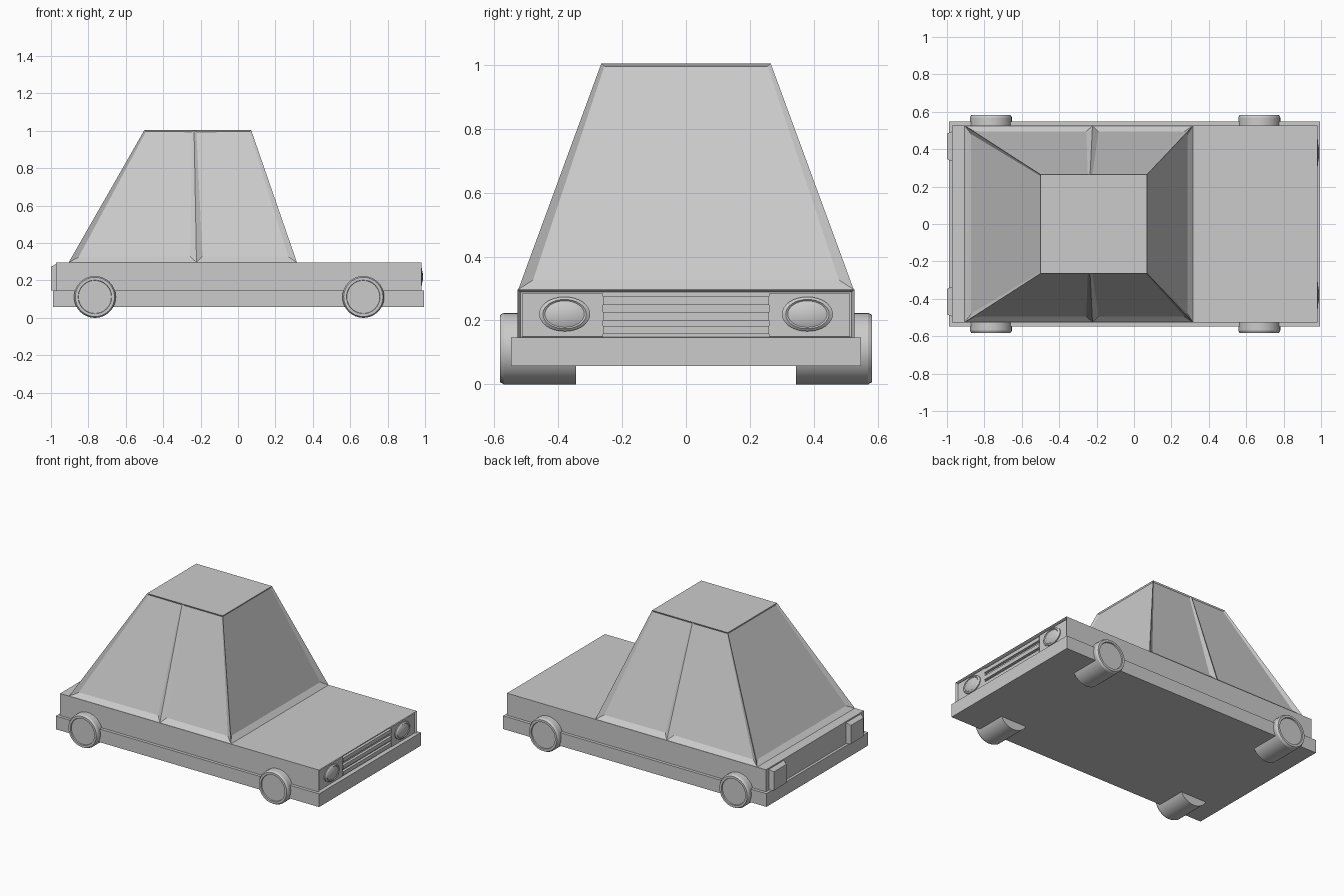
import bpy, bmesh, math
from mathutils import Vector

if "Cube" in bpy.data.objects:
    bpy.data.objects.remove(bpy.data.objects["Cube"])


def finish(name, bm, smooth=False):
    bmesh.ops.recalc_face_normals(bm, faces=bm.faces)
    me = bpy.data.meshes.new(name)
    bm.to_mesh(me)
    bm.free()
    ob = bpy.data.objects.new(name, me)
    bpy.context.collection.objects.link(ob)
    if smooth:
        bpy.ops.object.select_all(action='DESELECT')
        ob.select_set(True)
        bpy.context.view_layer.objects.active = ob
        bpy.ops.object.shade_smooth_by_angle(angle=math.radians(25))
    return ob


def box_bm(x0, x1, y0, y1, z0, z1):
    bm = bmesh.new()
    bmesh.ops.create_cube(bm, size=1)
    for v in bm.verts:
        v.co = ((x0 + x1) / 2 + v.co.x * (x1 - x0),
                (y0 + y1) / 2 + v.co.y * (y1 - y0),
                (z0 + z1) / 2 + v.co.z * (z1 - z0))
    return bm


def box(name, *dims):
    return finish(name, box_bm(*dims))


def lathe(name, profile, place, n=32):
    """Spin (radius, depth) points; place maps (cos*r, sin*r, depth) to space."""
    bm = bmesh.new()
    rings = []
    for r, d in profile:
        if r == 0:
            rings.append([bm.verts.new(place(0, 0, d))] * n)
        else:
            rings.append([bm.verts.new(place(r * math.cos(2 * math.pi * i / n),
                                             r * math.sin(2 * math.pi * i / n), d))
                          for i in range(n)])
    for a, b in zip(rings, rings[1:]):
        for i in range(n):
            j = (i + 1) % n
            bm.faces.new(list(dict.fromkeys((a[i], a[j], b[j], b[i]))))
    return finish(name, bm, True)


# Lower chassis with bumpers
box("chassis", -0.99, 0.995, -0.548, 0.548, 0.057, 0.147)

# Upper body with a recessed nose
bm = box_bm(-0.972, 0.98, -0.527, 0.527, 0.14, 0.297)
nose = max(bm.faces, key=lambda f: f.calc_center_median().x)
bmesh.ops.inset_individual(bm, faces=[nose], thickness=0.012, depth=-0.022)
finish("upper_body", bm)

# Cabin: tapered shell whose windows are sunk into thin pillars
bm = bmesh.new()
centre = Vector((-0.25, 0, 0.55))


def window(bl, br, tr, tl):
    """Corner order: bottom left, bottom right, top right, top left."""
    c = [Vector(p) for p in (bl, br, tr, tl)]
    n = (c[1] - c[0]).cross(c[3] - c[0]).normalized()
    if n.dot(c[0] - centre) < 0:
        n = -n
    across, top = (c[1] - c[0]).normalized(), (c[2] - c[3]).normalized()
    left, right = (c[3] - c[0]).normalized(), (c[2] - c[1]).normalized()
    inner = [c[0] + left * 0.04 + across * 0.033 - n * 0.018,
             c[1] + right * 0.04 - across * 0.033 - n * 0.018,
             c[2] - right * 0.008 - top * 0.012 - n * 0.007,
             c[3] - left * 0.008 + top * 0.012 - n * 0.007]
    o = [bm.verts.new(p) for p in c]
    q = [bm.verts.new(p) for p in inner]
    bm.faces.new(q)
    for i in range(4):
        j = (i + 1) % 4
        bm.faces.new((o[i], o[j], q[j], q[i]))


zb, zt, yb, yt = 0.297, 1.005, 0.525, 0.265
stations = [(-0.905, -0.5), (-0.222, -0.235), (0.315, 0.07)]
for s in (-1, 1):
    for (b0, t0), (b1, t1) in zip(stations, stations[1:]):
        window((b0, s * yb, zb), (b1, s * yb, zb), (t1, s * yt, zt), (t0, s * yt, zt))
for b, t in (stations[0], stations[2]):
    window((b, -yb, zb), (b, yb, zb), (t, yt, zt), (t, -yt, zt))
for k, y, z in ((0, yb, zb), (1, yt, zt)):
    bm.faces.new([bm.verts.new((st[k], s * y, z)) for s, row in
                  ((-1, stations), (1, stations[::-1])) for st in row])
bmesh.ops.remove_doubles(bm, verts=bm.verts, dist=1e-4)
finish("cabin", bm)

# Wheels
tyre = [(0, 0.345), (0.112, 0.345), (0.112, 0.57), (0.105, 0.583),
        (0.09, 0.583), (0.088, 0.575), (0, 0.575)]
for x in (-0.765, 0.67):
    for s in (-1, 1):
        lathe("wheel", tyre, lambda u, v, d: (x + u, s * d, 0.112 + v))

# Headlights in square housings, and tail lights with chamfered edges
lamp = [(1, 0.96), (1, 0.977), (0.85, 0.984), (0.77, 0.98), (0.5, 0.987), (0, 0.99)]
for s in (-1, 1):
    y0, y1 = sorted((s * 0.26, s * 0.514))
    box("headlight_housing", 0.95, 0.971, y0, y1, 0.15, 0.285)
    lathe("headlight", lamp,
          lambda u, v, d: (d, s * 0.38 + u * 0.08, 0.22 + v * 0.054))
    y0, y1 = sorted((s * 0.33, s * 0.50))
    bm = box_bm(-1.0, -0.96, y0, y1, 0.147, 0.295)
    for v in bm.verts:
        if v.co.x < -0.98:
            v.co.y += 0.017 if v.co.y < s * 0.415 else -0.017
            if v.co.z > 0.2:
                v.co.z -= 0.022
    finish("tail_light", bm)

# Grille bars
for z in (0.17, 0.213, 0.262):
    box("grille_bar", 0.95, 0.976, -0.26, 0.26, z - 0.013, z + 0.013)
